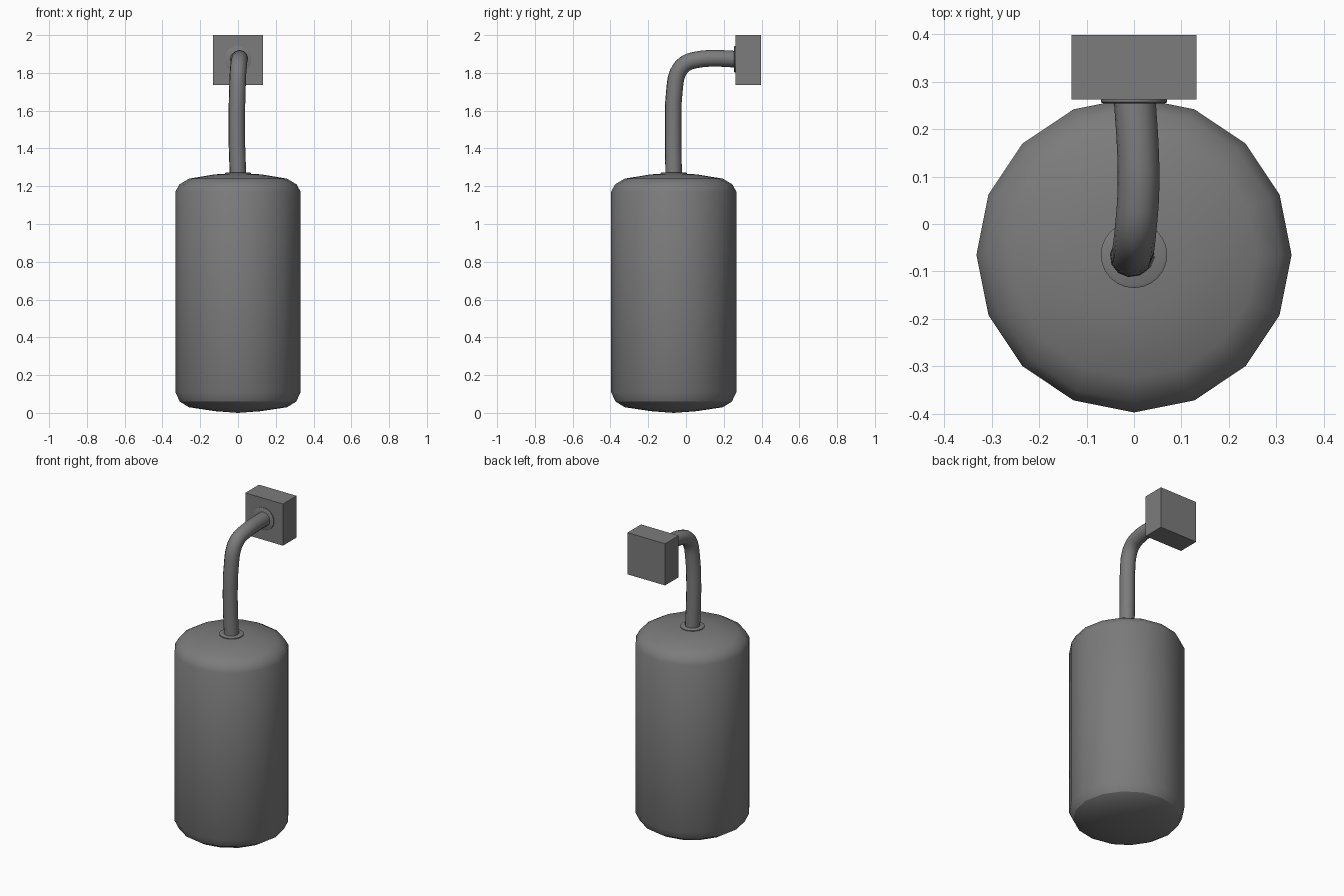
import bpy
import bmesh
import math
from mathutils import Matrix, Vector

cube = bpy.data.objects.get("Cube")
if cube:
    bpy.data.objects.remove(cube, do_unlink=True)

AXIS_Y = -0.065   # centre line of the cylinder and the pipe foot
PIPE_R = 0.044

# One grey for everything
grey = bpy.data.materials.new("dark grey")
grey.use_nodes = True
colour = (0.2, 0.2, 0.2, 1)
grey.diffuse_color = colour
grey.node_tree.nodes["Principled BSDF"].inputs["Base Color"].default_value = colour


def smooth(obj, degrees):
    bpy.ops.object.select_all(action="DESELECT")
    obj.select_set(True)
    bpy.context.view_layer.objects.active = obj
    bpy.ops.object.shade_smooth_by_angle(angle=math.radians(degrees))


def add_mesh(name, bm, matrix=None):
    if matrix:
        bm.transform(matrix)
    bmesh.ops.recalc_face_normals(bm, faces=bm.faces)
    mesh = bpy.data.meshes.new(name)
    bm.to_mesh(mesh)
    bm.free()
    mesh.materials.append(grey)
    obj = bpy.data.objects.new(name, mesh)
    bpy.context.collection.objects.link(obj)
    return obj


def lathe(name, profile, sides, matrix, degrees):
    """Spin (radius, height) points round z, then place the result."""
    bm = bmesh.new()
    verts = [bm.verts.new((r, 0, z)) for r, z in profile]
    edges = [bm.edges.new(pair) for pair in zip(verts, verts[1:])]
    bmesh.ops.spin(bm, geom=verts + edges, cent=(0, 0, 0), axis=(0, 0, 1),
                   angle=math.tau, steps=sides)
    bmesh.ops.remove_doubles(bm, verts=bm.verts, dist=0.0005)
    obj = add_mesh(name, bm, matrix)
    smooth(obj, degrees)
    return obj


# Hanging cylinder with domed ends
lathe("body", [(0, 0), (0.12, 0.009), (0.26, 0.03), (0.308, 0.06), (0.332, 0.11),
               (0.332, 1.17), (0.31, 1.21), (0.26, 1.24), (0.12, 1.263), (0, 1.268)],
      16, Matrix.Translation((0, AXIS_Y, 0)), 32)

# Wall block
bm = bmesh.new()
bmesh.ops.create_cube(bm, size=1)
add_mesh("wall_block", bm, Matrix.Translation((0, 0.33, 1.868))
         @ Matrix.Diagonal((0.264, 0.136, 0.264, 1)))

# Thin collars at both ends of the pipe
collar = [(0, -0.006), (0.07, -0.006), (0.07, 0.005), (0.064, 0.008), (0, 0.008)]
lathe("body_collar", collar, 24, Matrix.Translation((0, AXIS_Y, 1.265)), 30)
lathe("wall_collar", collar, 24, Matrix.Translation((0, 0.262, 1.872))
      @ Matrix.Rotation(math.radians(90), 4, "X"), 30)

# Bent pipe, slightly wavering along its length
path = [(0, AXIS_Y, 1.25), (-0.007, -0.068, 1.5), (-0.003, -0.06, 1.72),
        (0, -0.043, 1.8), (0.004, -0.005, 1.848), (0.009, 0.06, 1.87),
        (0.009, 0.14, 1.877), (0.001, 0.27, 1.872)]
curve = bpy.data.curves.new("pipe", "CURVE")
curve.dimensions = "3D"
curve.bevel_depth = PIPE_R
curve.bevel_resolution = 4
curve.resolution_u = 3
curve.use_fill_caps = True
spline = curve.splines.new("BEZIER")
spline.bezier_points.add(len(path) - 1)
for point, co in zip(spline.bezier_points, path):
    point.co = Vector(co)
    point.handle_left_type = point.handle_right_type = "AUTO"
curve.materials.append(grey)
pipe = bpy.data.objects.new("pipe", curve)
bpy.context.collection.objects.link(pipe)
bpy.ops.object.select_all(action="DESELECT")
pipe.select_set(True)
bpy.context.view_layer.objects.active = pipe
bpy.ops.object.convert(target="MESH")
smooth(bpy.context.view_layer.objects.active, 40)
